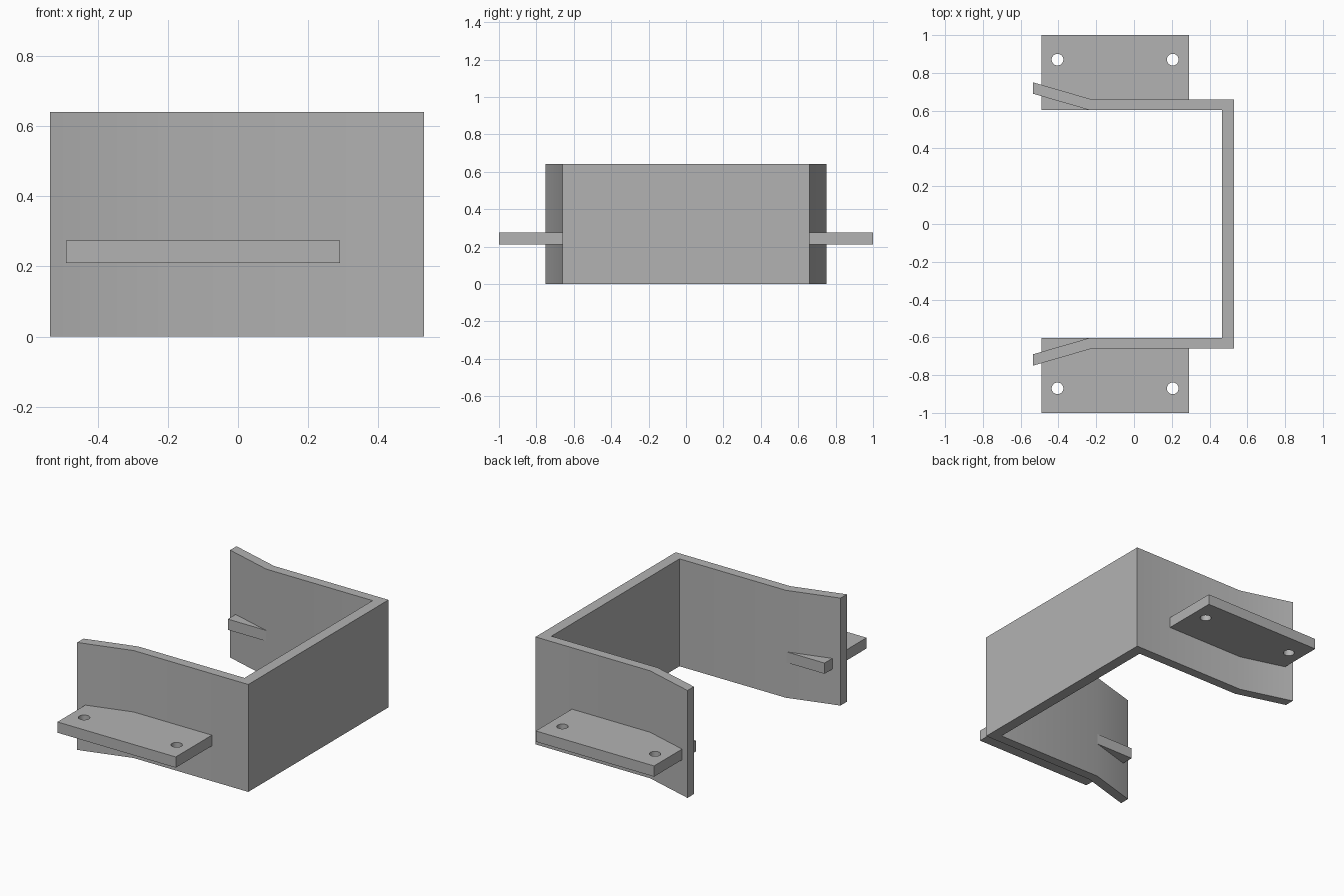
import bpy
import bmesh
from math import radians, cos, sin, tau

if "Cube" in bpy.data.objects:
    bpy.data.objects.remove(bpy.data.objects["Cube"])

GREY = (0.45, 0.45, 0.45, 1)
steel = bpy.data.materials.new("plain grey metal")
steel.use_nodes = True
steel.diffuse_color = GREY
steel.node_tree.nodes["Principled BSDF"].inputs["Base Color"].default_value = GREY


def prism(name, outline, z0, z1):
    """Extrude a plan outline from z0 up to z1."""
    bm = bmesh.new()
    base = bm.faces.new([bm.verts.new((x, y, z0)) for x, y in outline])
    top = bmesh.ops.extrude_face_region(bm, geom=[base])["geom"]
    for v in top:
        if isinstance(v, bmesh.types.BMVert):
            v.co.z = z1
    bmesh.ops.recalc_face_normals(bm, faces=bm.faces[:])
    mesh = bpy.data.meshes.new(name)
    bm.to_mesh(mesh)
    bm.free()
    mesh.materials.append(steel)
    obj = bpy.data.objects.new(name, mesh)
    bpy.context.collection.objects.link(obj)
    return obj


def smooth(obj):
    bpy.ops.object.select_all(action="DESELECT")
    obj.select_set(True)
    bpy.context.view_layer.objects.active = obj
    bpy.ops.object.shade_smooth_by_angle(angle=radians(30))


# U-shaped bracket with flared ends
outer = [(0.53, 0.66), (-0.225, 0.66), (-0.535, 0.75)]
inner = [(-0.535, 0.69), (-0.235, 0.603), (0.465, 0.603)]
half = outer + inner
bracket = prism("u_bracket", half + [(x, -y) for x, y in reversed(half)], 0, 0.64)
smooth(bracket)

# Mounting tabs, each with two bolt holes
for side, label in ((1, "back"), (-1, "front")):
    corners = [(-0.49, 0.604), (0.29, 0.604), (0.29, 1), (-0.49, 1)]
    tab = prism(label + "_mounting_tab", [(x, side * y) for x, y in corners], 0.21, 0.274)
    for hole_x in (-0.405, 0.205):
        ring = [(hole_x + 0.031 * cos(tau * i / 32),
                 side * 0.87 + 0.031 * sin(tau * i / 32)) for i in range(32)]
        cutter = prism("hole_cutter", ring, 0.1, 0.4)
        cutter.hide_render = True
        bpy.context.view_layer.objects.active = tab
        cut = tab.modifiers.new("bolt_hole", "BOOLEAN")
        cut.operation = "DIFFERENCE"
        cut.solver = "EXACT"
        cut.object = cutter
        bpy.ops.object.modifier_apply(modifier=cut.name)
        bpy.data.objects.remove(cutter)
    smooth(tab)
